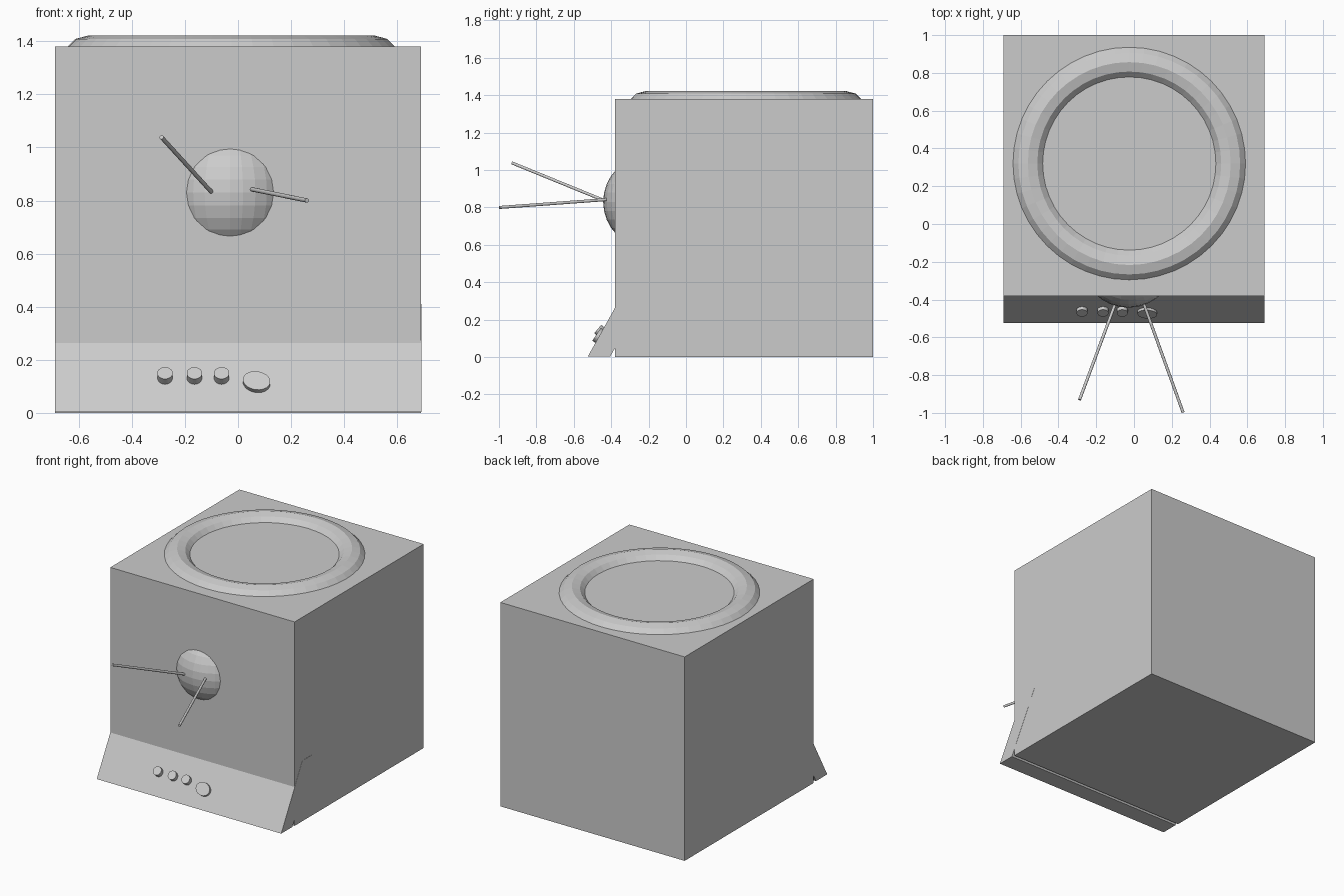
import bpy, bmesh
from math import radians
from mathutils import Vector, Matrix

if "Cube" in bpy.data.objects:
    bpy.data.objects.remove(bpy.data.objects["Cube"])


def add_object(name, bm):
    bmesh.ops.recalc_face_normals(bm, faces=bm.faces)
    mesh = bpy.data.meshes.new(name)
    bm.to_mesh(mesh)
    bm.free()
    obj = bpy.data.objects.new(name, mesh)
    bpy.context.collection.objects.link(obj)
    return obj


def rod(name, start, end, radius):
    start, end = Vector(start), Vector(end)
    d = end - start
    m = Matrix.Translation((start + end) / 2) @ d.to_track_quat('Z', 'Y').to_matrix().to_4x4()
    bm = bmesh.new()
    bmesh.ops.create_cone(bm, cap_ends=True, segments=32, radius1=radius,
                          radius2=radius, depth=d.length, matrix=m)
    return add_object(name, bm)


def button(name, cap, tilt, roll, rx, ry, depth):
    # cap is the centre of the outer face; the rest sinks into the panel
    m = (Matrix.Translation(cap) @ Matrix.Rotation(radians(tilt), 4, 'X')
         @ Matrix.Rotation(radians(roll), 4, 'Z')
         @ Matrix.Diagonal((rx, ry, 1, 1)) @ Matrix.Translation((0, 0, -depth / 2)))
    bm = bmesh.new()
    bmesh.ops.create_cone(bm, cap_ends=True, segments=32, radius1=1, radius2=1,
                          depth=depth, matrix=m)
    return add_object(name, bm)


# Main cube
bm = bmesh.new()
bmesh.ops.create_cube(bm, size=1.38, matrix=Matrix.Translation((0, 0.31, 0.69)))
add_object("body", bm)

# Sloping control panel, a leaning slab partly sunk into the body
bm = bmesh.new()
profile = [(-0.525, 0.003), (-0.405, 0.003), (-0.18, 0.41), (-0.298, 0.41)]
face = bm.faces.new([bm.verts.new((-0.69, y, z)) for y, z in profile])
ext = bmesh.ops.extrude_face_region(bm, geom=[face])
bmesh.ops.translate(bm, vec=(1.381, 0, 0),
                    verts=[v for v in ext["geom"] if isinstance(v, bmesh.types.BMVert)])
add_object("control_panel", bm)

# Ring half sunk into the top
bpy.ops.mesh.primitive_torus_add(major_segments=48, minor_segments=12,
                                 major_radius=0.537, minor_radius=0.1,
                                 location=(-0.025, 0.32, 1.322))
bpy.context.object.name = "top_ring"

# Dome on the front face
bm = bmesh.new()
bmesh.ops.create_uvsphere(bm, u_segments=32, v_segments=16, radius=0.25,
                          matrix=Matrix.Translation((-0.03, -0.193, 0.83)))
add_object("front_dome", bm)

# Antennas
rod("antenna_left", (-0.10, -0.425, 0.832), (-0.288, -0.93, 1.038), 0.008)
rod("antenna_right", (0.053, -0.425, 0.842), (0.26, -0.998, 0.80), 0.008)

# Control buttons
for i, x in enumerate((-0.275, -0.164, -0.062)):
    button(f"small_button_{i + 1}", (x, -0.472, 0.15), 50, 0, 0.029, 0.029, 0.07)
button("large_button", (0.07, -0.478, 0.122), 57, -14, 0.052, 0.041, 0.04)
